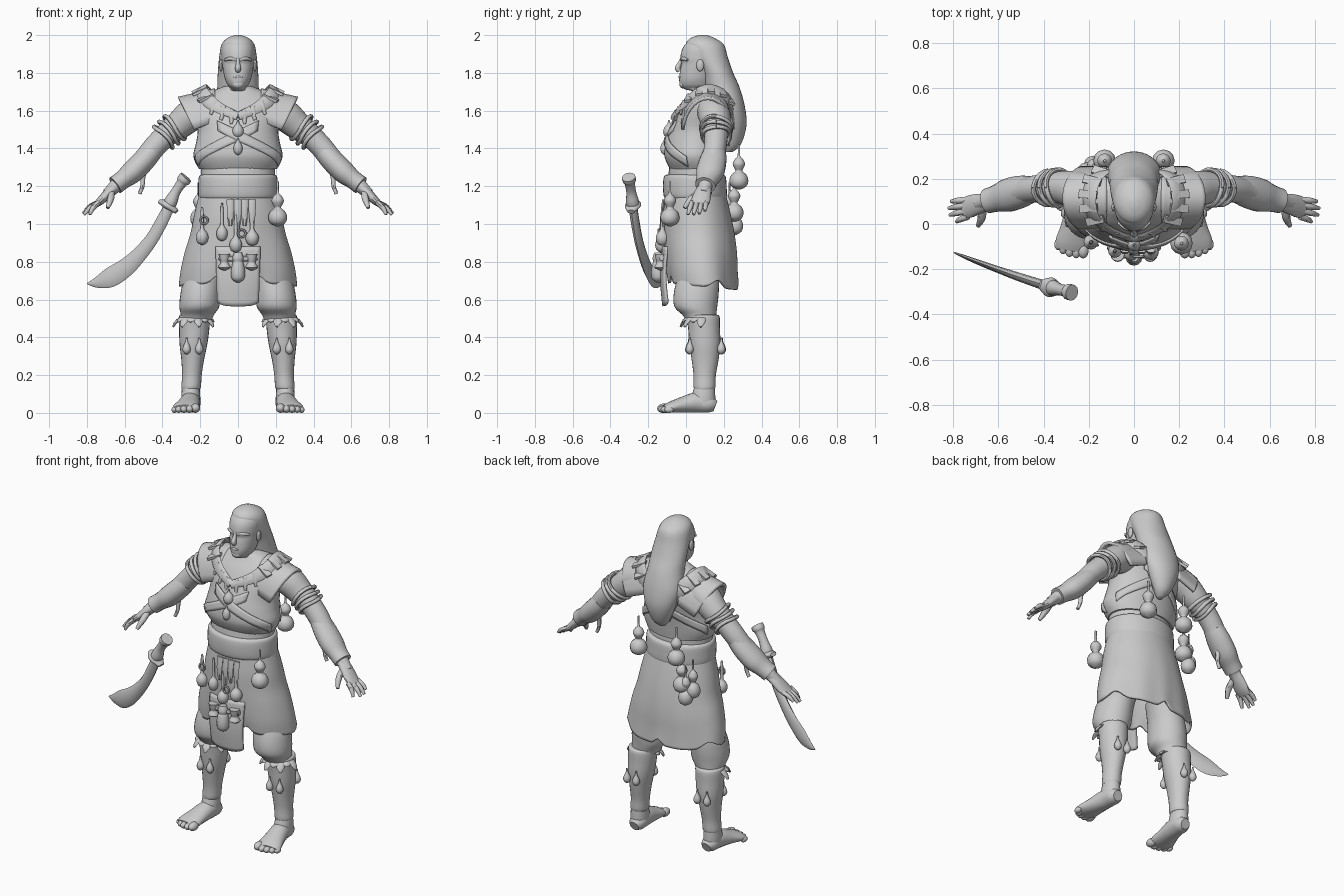
import bpy, bmesh
from math import sin, cos, pi, radians, atan2
from mathutils import Vector as V

def mk(name, verts, faces, mirror=False, thick=0):
    me = bpy.data.meshes.new(name)
    me.from_pydata([tuple(v) for v in verts], [], faces)
    bm = bmesh.new(); bm.from_mesh(me)
    bmesh.ops.recalc_face_normals(bm, faces=bm.faces[:])
    bm.to_mesh(me); bm.free()
    me.polygons.foreach_set("use_smooth", [True] * len(me.polygons))
    me.set_sharp_from_angle(angle=radians(45))
    ob = bpy.data.objects.new(name, me)
    bpy.context.collection.objects.link(ob)
    if thick:
        m = ob.modifiers.new("thickness", 'SOLIDIFY'); m.thickness = thick; m.offset = 0
    if mirror:
        ob.modifiers.new("mirror", 'MIRROR').use_mirror_merge = False
    return ob

def interp(rows, k):
    """Catmull-Rom interpolation of tuples, k steps per span"""
    if k == 1: return rows
    out, n = [], len(rows)
    for i in range(n - 1):
        a, b, c, d = rows[max(i-1, 0)], rows[i], rows[i+1], rows[min(i+2, n-1)]
        for j in range(k):
            t = j / k
            out.append(tuple(.5*(2*q + (r-p)*t + (2*p-5*q+4*r-s)*t*t + (3*q-p-3*r+s)*t**3)
                             for p, q, r, s in zip(a, b, c, d)))
    return out + [rows[-1]]

def skin(name, rings, caps=True, **kw):
    n = len(rings[0])
    f = [(i*n+j, i*n+(j+1) % n, (i+1)*n+(j+1) % n, (i+1)*n+j)
         for i in range(len(rings)-1) for j in range(n)]
    if caps: f += [tuple(range(n)), tuple(range((len(rings)-1)*n, len(rings)*n))]
    return mk(name, [v for r in rings for v in r], f, **kw)

def loft(name, rows, n=32, k=4, fn=None, cx=0, **kw):
    """horizontal rings: rows of (z, half width, front y, back y[, x])"""
    rings = []
    for r in interp(rows, k):
        x0 = r[4] if len(r) > 4 else cx
        ring = [V((x0 + r[1]*sin(2*pi*j/n), (r[2]+r[3])/2 - (r[3]-r[2])/2*cos(2*pi*j/n), r[0])) for j in range(n)]
        rings.append([fn(p) for p in ring] if fn else ring)
    return skin(name, rings, **kw)

def tube(name, pts, n=14, k=4, ref=(0, 1, 0), hub=None, **kw):
    """swept ellipse: pts of (x, y, z, r[, r along ref])"""
    P = interp([p if len(p) == 5 else p + (p[3],) for p in pts], k)
    rings = []
    for i, p in enumerate(P):
        c = V(p[:3])
        t = (V(P[min(i+1, len(P)-1)][:3]) - V(P[max(i-1, 0)][:3])).normalized()
        a = t.cross(c - V(hub) if hub else V(ref)).normalized()
        b = a.cross(t)
        ph = pi/4 if n == 4 else 0
        rings.append([c + a*max(p[3], .001)*cos(2*pi*j/n+ph) + b*max(p[4], .001)*sin(2*pi*j/n+ph) for j in range(n)])
    return skin(name, rings, **kw)

def sheet(name, f, nu=14, nv=14, **kw):
    vs = [f(i/nu, j/nv) for i in range(nu+1) for j in range(nv+1)]
    w = nv + 1
    return mk(name, vs, [(i*w+j, i*w+j+1, (i+1)*w+j+1, (i+1)*w+j) for i in range(nu) for j in range(nv)], **kw)

def ball(name, c, r, **kw):
    a, b, d = r
    loft(name, [(c[2]+d*cos(pi*i/10), max(a*sin(pi*i/10), .001), c[1]-b*sin(pi*i/10), c[1]+b*sin(pi*i/10)) for i in range(11)],
         n=14, k=1, cx=c[0], **kw)

def hang(name, x, y, z, prof, s=1, **kw):
    """lathed pendant hanging at z: prof of (drop, radius)"""
    tube(name, [(x, y, z - d, r*s) for d, r in prof], k=3, n=12, **kw)

def surf(rows, a, z, off=0):
    """point on a loft at angle a (0 = front) and height z"""
    for p, q in zip(rows, rows[1:]):
        if min(p[0], q[0]) <= z <= max(p[0], q[0]):
            t = (z-p[0])/(q[0]-p[0])
            w, f, b = [p[i]+(q[i]-p[i])*t for i in (1, 2, 3)]
            return V(((w+off)*sin(a), (f+b)/2-((b-f)/2+off)*cos(a), z))

# head, face and hair
loft("head", [(1.6, .075, .03, .17), (1.69, .06, .05, .16), (1.715, .04, -.01, .14), (1.735, .055, -.031, .14), (1.77, .07, -.036, .15),
              (1.82, .08, -.03, .17), (1.85, .085, -.024, .18), (1.88, .087, -.03, .19), (1.93, .086, -.018, .19), (1.97, .065, .015, .16), (1.993, .02, .06, .12)])
tube("nose", [(0, -.022, 1.88, .008), (0, -.034, 1.85, .011), (0, -.044, 1.825, .016), (0, -.034, 1.81, .013)], n=10)
tube("brow", [(.008, -.022, 1.868, .008), (.04, -.016, 1.876, .01), (.07, .008, 1.868, .007)], n=8, ref=(0, 0, 1), mirror=True)
tube("lips", [(-.026, -.026, 1.776, .004), (0, -.034, 1.778, .007), (.026, -.026, 1.776, .004)], n=8, ref=(0, 0, 1))
ball("chin", (0, -.018, 1.74), (.03, .017, .022))
ball("ear", (.09, .075, 1.84), (.01, .02, .032), mirror=True)
loft("long_hair", [(2, .015, .07, .11), (1.985, .055, .025, .15), (1.95, .087, .0, .2), (1.88, .1, .035, .222), (1.8, .107, .08, .25),
                   (1.72, .11, .1, .285), (1.62, .12, .14, .312), (1.52, .095, .18, .32), (1.42, .05, .2, .29), (1.38, .015, .21, .245)])

# torso: vest, belly, belt
vest = [(1.29, .205, -.085, .195), (1.33, .228, -.105, .2), (1.37, .236, -.115, .205), (1.43, .222, -.108, .215), (1.5, .214, -.085, .23),
        (1.58, .235, -.05, .24), (1.64, .24, -.015, .235), (1.685, .18, .02, .215), (1.73, .07, .05, .17)]
loft("vest", vest, n=40)
loft("belly", [(1.22, .195, -.1, .19), (1.32, .195, -.085, .185)], k=1)
loft("belt", [(1.13, .195, -.1, .2), (1.145, .21, -.117, .215), (1.2, .211, -.122, .215), (1.25, .207, -.117, .21), (1.262, .19, -.1, .19)], n=40)
def shoulder(u, v):
    a = (v*2-1)*1.4
    return V((.12+u*(.195-.1*(1-cos(a))), .115+.135*sin(a), 1.71-.045*u-.2*(1-cos(a))))
sheet("shoulder_flap", shoulder, thick=.018, mirror=True)

# wrapped straps across chest and back
for i, (a0, a1, z0, z1) in enumerate([(-1.3, .5, 1.33, 1.52), (1.3, -.5, 1.33, 1.52), (pi-1.2, pi+.5, 1.36, 1.56), (pi+1.2, pi-.5, 1.36, 1.56)]):
    sheet("chest_strap_%d" % i, lambda u, v: surf(vest, a0+(a1-a0)*u, z0+(z1-z0)*u+(v-.5)*.055, .003+.003*(i % 2)), 16, 3, thick=.008)

# wide collar with flat pads and fangs
hub = (0, .1, 1.5)
collar = [(.02, .235, 1.42, .03, .008), (.06, .243, 1.53, .04, .01), (.125, .235, 1.63, .045, .012), (.18, .19, 1.69, .045, .012),
          (.2, .11, 1.708, .045, .012), (.18, .035, 1.675, .04, .012), (.11, -.025, 1.62, .032, .01), (0, -.07, 1.57, .022, .01)]
tube("collar", collar, n=8, hub=hub, mirror=True)
for i, p in enumerate(interp(collar, 4)[9:23:3]):
    c = V(p[:3]); o = (c - V(hub)).normalized()
    d = V((.8, (c.y-.1)*2, -.4)).normalized()*.042
    q, r = c+o*.007-d, c+o*.009+d
    tube("collar_pad_%d" % i, [(*q, .024, .01), (*r, .026, .01)], n=4, k=1, hub=hub, mirror=True)
for i, (x, z) in enumerate([(.03, 1.6), (.075, 1.62), (.12, 1.65)]):
    y = surf(vest, x*4, z-.03).y - .01
    tube("necklace_fang_%d" % i, [(x, y+.012, z, .016, .01), (x*1.08, y, z-.03, .015, .009), (x*1.2, y-.006, z-.07, .007)], n=8, mirror=True)
drop = [(0, .004), (.02, .01), (.04, .028), (.065, .034), (.085, .024), (.095, .004)]
hang("chest_bead", 0, -.09, 1.55, drop, .9)
hang("chest_tooth", 0, -.112, 1.46, drop, .7)

# arms, bracers, bands, hands
tube("arm", [(.19, .14, 1.605, .085), (.25, .15, 1.575, .085), (.31, .16, 1.525, .076), (.38, .16, 1.47, .063), (.44, .155, 1.41, .06),
             (.49, .145, 1.35, .058), (.55, .13, 1.285, .058), (.62, .11, 1.225, .045), (.66, .1, 1.19, .034), (.69, .09, 1.16, .03)], mirror=True, n=18)
tube("bracer", [(.455, .153, 1.385, .055, .06), (.5, .143, 1.335, .06, .072), (.56, .127, 1.275, .06, .074), (.61, .113, 1.235, .05, .06),
                (.65, .102, 1.205, .05, .055)], mirror=True, n=18)
for i, (x, z) in enumerate([(.335, 1.51), (.362, 1.488), (.39, 1.464)]):
    u = V((.75, 0, -.66)); w = V((.66, 0, .75)); c = V((x, .16, z)); R = .08 - .003*i
    ring = [c + w*R*cos(t*pi/10) + V((0, R*sin(t*pi/10), 0)) + u*.008*sin(t*pi/5+i) for t in range(21)]
    tube("arm_band_%d" % i, [(*p, .011) for p in ring], n=8, k=2, ref=u, mirror=True)
tube("bracer_tie", [(.485, .14, 1.3, .01), (.503, .135, 1.25, .013), (.506, .13, 1.2, .011), (.522, .128, 1.16, .01)], n=8, mirror=True)
tube("palm", [(.645, .1, 1.2, .028, .035), (.685, .09, 1.165, .026, .045), (.725, .078, 1.125, .022, .05), (.755, .068, 1.1, .015, .045)], mirror=True)
for i, (y, yt, x, z) in enumerate([(.032, .01, .785, 1.05), (.058, .04, .815, 1.05), (.083, .07, .82, 1.055), (.107, .1, .81, 1.07)]):
    tube("finger_%d" % i, [(.735, y, 1.115, .014), ((x+.75)/2, (y+yt)/2, (z+1.12)/2, .0135), (x, yt, z, .008)], n=8, mirror=True)
tube("thumb", [(.67, .07, 1.165, .018), (.675, .025, 1.13, .018), (.69, -.008, 1.085, .01)], n=8, ref=(1, 0, 0), mirror=True)

# skirt with folds, and front flap
def folds(p):
    k = max(0, min(1, (1.12-p.z)/.45)); a = atan2(p.x, p.y-.08)
    s = 1 + .012*k*cos(9*a)
    return V((p.x*s, .08+(p.y-.08)*s, p.z - .1*k*(p.y-.08) + .04*k**6*abs(cos(2.5*a))**14))
loft("skirt", [(1.17, .195, -.1, .2), (1.05, .225, -.112, .23), (.95, .245, -.112, .25), (.85, .275, -.108, .262), (.75, .297, -.1, .265),
               (.67, .305, -.088, .27)], n=88, fn=folds, caps=False, thick=.014)
sheet("front_flap", lambda u, v: V(((v*2-1)*(.118-.01*u), -.118-.012*sin(pi*u)+.02*(v*2-1)**2,
                                    .88-.315*u + .02*u*(v*2-1)**4)), thick=.014)

# breeches, shins, feet
loft("breeches", [(.8, .09, -.02, .17, .14), (.7, .102, -.05, .175, .185), (.62, .106, -.066, .172, .2), (.56, .105, -.06, .165, .205),
                  (.52, .088, -.02, .16, .215), (.49, .082, .0, .155, .22)], mirror=True)
loft("shin_wrap", [(.52, .07, .02, .16, .23), (.51, .082, .005, .178, .23), (.44, .08, .012, .18, .232), (.36, .073, .018, .182, .236), (.28, .06, .03, .172, .24),
                   (.2, .052, .04, .158, .244), (.14, .052, .04, .156, .248), (.125, .048, .045, .15, .25)], n=24, mirror=True)
loft("ankle", [(.14, .046, .045, .152, .25), (.09, .05, .03, .155, .25), (.04, .05, .02, .155, .25)], n=20, mirror=True)
tube("foot", [(.248, .155, .035, .03, .03), (.248, .125, .045, .048, .045), (.252, .06, .055, .053, .055), (.264, -.02, .042, .062, .042),
              (.275, -.08, .03, .072, .03), (.28, -.115, .022, .066, .02)], ref=(0, 0, 1), n=18, mirror=True)
for i, (x, y, r) in enumerate([(.225, -.115, .025), (.256, -.122, .02), (.286, -.118, .019), (.314, -.107, .018), (.336, -.09, .017)]):
    ball("toe_%d" % i, (x, y, r), (r, r*1.5, r), mirror=True)

# knee fringe and shin drops
for i in range(8):
    a = (i-3.5)*.42
    o = V((sin(a), -cos(a), 0)); c = V((.23, .09, .5)) + V((o.x*.078, o.y*.085, 0))
    e = c + o*(.022+.014*(i % 2)) + V((0, 0, -.02-.025*(i % 2)))
    tube("knee_fringe_%d" % i, [(*c, .024, .008), (*((c+e)/2+o*.006), .021, .008), (*e, .006)], n=6, k=2, hub=(.23, .09, .45), mirror=True)
for i, (x, y) in enumerate([(.205, .017), (.272, .02), (.21, .19), (.275, .187)]):
    hang("shin_drop_%d" % i, x, y, .4, [(0, .004), (.025, .008), (.05, .019), (.07, .021), (.085, .012), (.09, .003)], mirror=True)

# gourds and pendants
gourd = [(0, .006), (.06, .007), (.075, .02), (.1, .033), (.125, .024), (.14, .018), (.16, .04), (.19, .05), (.22, .04), (.238, .008)]
for s in (-1, 1):
    hang("back_gourd", s*.13, .28, 1.42, gourd)
hang("hip_gourd", .21, -.085, 1.225, gourd)
hang("rear_gourd_a", -.15, .255, 1.25, gourd)
hang("rear_gourd_b", -.21, .23, 1.22, gourd, .85)
hang("rear_gourd_c", -.18, .26, 1.18, gourd, .85)
bead = [(0, .005), (.03, .009), (.1, .01), (.12, .014), (.14, .03), (.165, .035), (.19, .025), (.2, .006)]
for i, (x, y, z, s) in enumerate([(-.19, -.08, 1.09, .95), (-.085, -.12, 1.11, .85), (.075, -.125, 1.085, 1), (-.012, -.13, 1.05, .95)]):
    hang("skirt_bead_%d" % i, x, y, z, bead, s)
for i, (x, y, z) in enumerate([(-.18, -.095, 1.02), (.02, -.145, .95)]):
    tube("bead_ring_%d" % i, [(x+.02*cos(t*pi/6), y, z+.02*sin(t*pi/6), .006) for t in range(13)], n=6, k=1)
for i, x in enumerate((-.04, 0, .035, .075)):
    tube("belt_tassel_%d" % i, [(x, -.117, 1.13, .02, .01), (x, -.126, 1.06, .018, .009), (x, -.124, .99-.02*(i % 2), .009, .008)], n=6)
hang("flap_gourd", 0, -.147, .85, [(0, .02), (.03, .03), (.05, .026), (.06, .03), (.1, .037), (.14, .033), (.16, .008)])
for s in (-1, 1):
    hang("flap_knot", s*.072, -.135, .84, [(0, .03), (.03, .024), (.045, .02), (.07, .033), (.085, .008)])
tube("flap_cord", [(-.1, -.128, .82, .014), (0, -.142, .815, .014), (.1, -.128, .82, .014)], n=8, ref=(0, 0, 1))

# curved sword: blade lies in a slanted upright plane
nrm = (.35, 1, 0)
py = lambda x: -.125-.36*(x+.8)+.12*(x+.8)*(x+.37) if x < -.37 else -.28-.25*(x+.37)
def blade_tube(name, pts, **kw):
    tube(name, [(x, py(x), z, w, t) for x, z, w, t in pts], ref=nrm, **kw)
blade_tube("sword_blade", [(-.36, 1.1, .03, .024), (-.405, 1.01, .034, .022), (-.46, .915, .036, .02), (-.53, .83, .042, .018),
                           (-.6, .765, .05, .015), (-.68, .715, .052, .012), (-.75, .69, .028, .008), (-.798, .685, .003, .003)], n=8)
blade_tube("sword_grip", [(-.37, 1.085, .028, .034), (-.355, 1.12, .035, .035), (-.33, 1.17, .026, .026), (-.3, 1.215, .028, .028), (-.29, 1.23, .036, .036), (-.275, 1.248, .036, .036)])
blade_tube("sword_guard", [(-.415, 1.12, .012, .02), (-.37, 1.1, .022, .045), (-.325, 1.065, .012, .02)])
